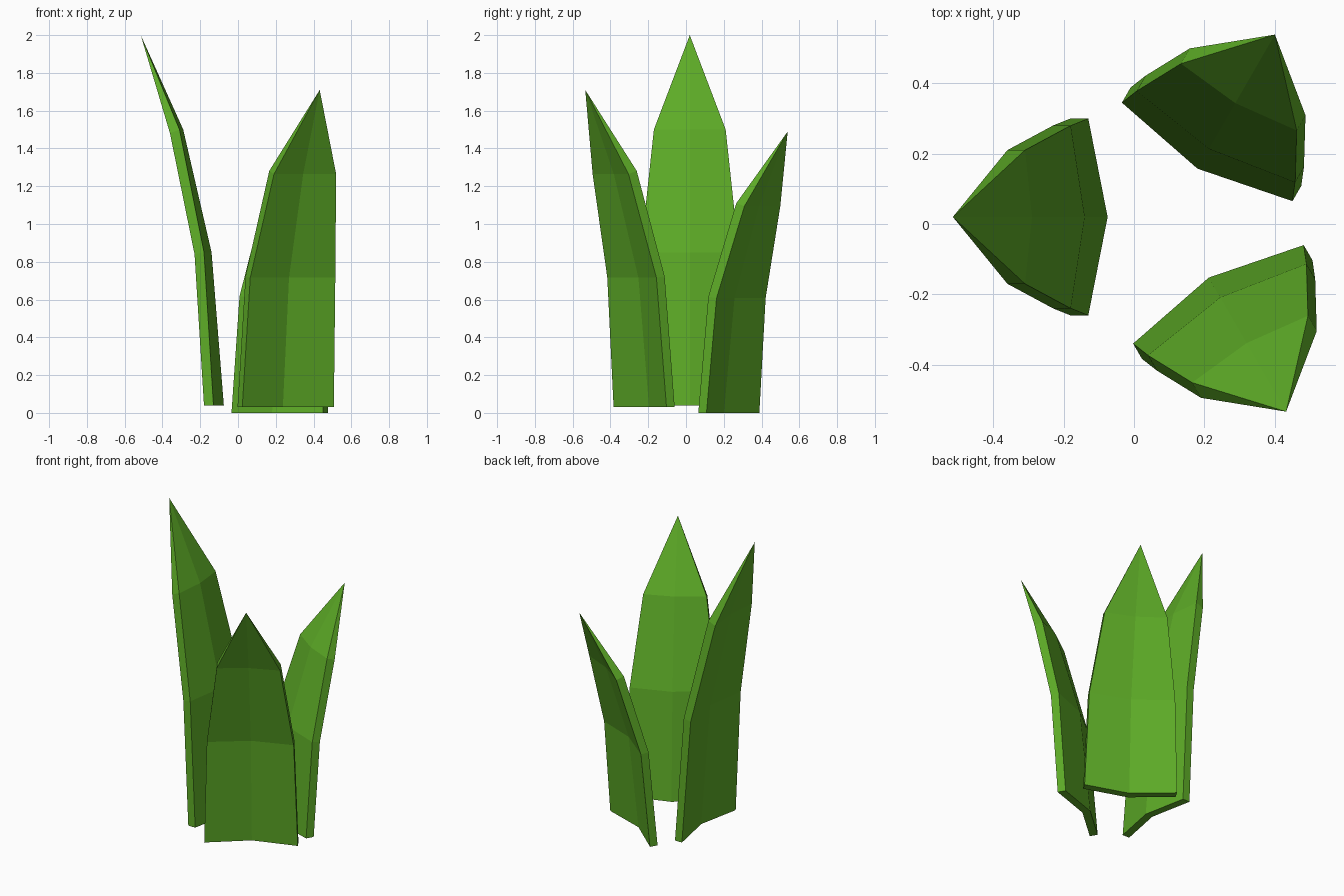
import bpy, bmesh, math
from mathutils import Matrix, Vector

default = bpy.data.objects.get("Cube")
if default:
    bpy.data.objects.remove(default, do_unlink=True)

# Single leaf colour
green = bpy.data.materials.new("leaf green")
green.use_nodes = True
colour = (0.11, 0.41, 0.02, 1)
green.diffuse_color = colour
green.node_tree.nodes["Principled BSDF"].inputs["Base Color"].default_value = colour

# Leaf levels: height, half width, outward lean of the margins, inward bow of the midrib
LEVELS = [(0, 0.28, 0, 0.055), (0.81, 0.26, 0.05, 0.04), (1.46, 0.19, 0.18, 0.02)]
TIP = (0.385, 0, 1.96)
THICKNESS = 0.05


def make_leaf(name, base, angle, stretch):
    """Thick, folded blade that leans outward along local x and ends in a point."""
    bm = bmesh.new()
    rings = []
    for i, (z, half, lean, bow) in enumerate(LEVELS):
        drop = 0.01 * i  # the outer skin sits a little lower where the leaf bends
        inner = [(lean, -half, z), (lean - bow, 0, z), (lean, half, z)]
        outer = [(x + THICKNESS, y, z - drop) for x, y, z in reversed(inner)]
        rings.append([bm.verts.new(p) for p in inner + outer])
    tip = bm.verts.new(TIP)

    # Sides between the levels, then the point
    for low, high in zip(rings, rings[1:]):
        for j in range(6):
            k = (j + 1) % 6
            bm.faces.new((low[j], low[k], high[k], high[j]))
    for j in range(6):
        bm.faces.new((rings[-1][j], rings[-1][(j + 1) % 6], tip))

    # Chevron-shaped cut at the foot
    a, b, c, d, e, f = rings[0]
    bm.faces.new((a, b, e, f))
    bm.faces.new((b, c, d, e))
    bmesh.ops.recalc_face_normals(bm, faces=bm.faces)

    place = (Matrix.Translation(Vector(base))
             @ Matrix.Rotation(math.radians(angle), 4, 'Z')
             @ Matrix.Diagonal((1, 1, stretch, 1)))
    bm.transform(place)
    mesh = bpy.data.meshes.new(name)
    bm.to_mesh(mesh)
    bm.free()
    mesh.materials.append(green)
    bpy.context.collection.objects.link(bpy.data.objects.new(name, mesh))


# Three leaves of different heights around the centre
make_leaf("tall_leaf", (-0.13, 0.02, 0.04), 180, 1)
make_leaf("front_leaf", (0.24, -0.2, 0.03), -60, 0.857)
make_leaf("back_leaf", (0.208, 0.205, 0), 60, 0.76)
